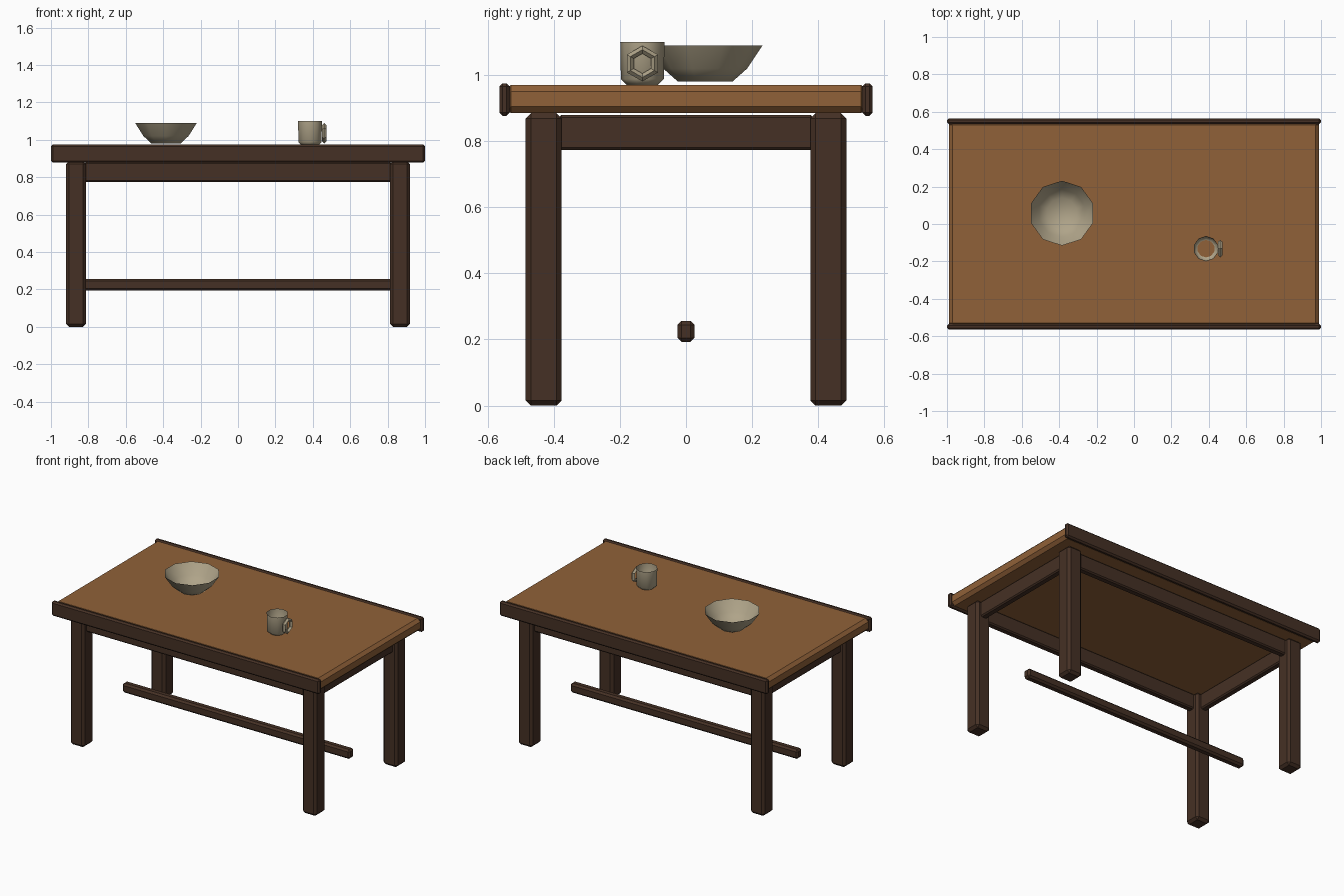
import bpy, bmesh, math
from mathutils import Matrix, Vector

if "Cube" in bpy.data.objects:
    bpy.data.objects.remove(bpy.data.objects["Cube"])


def material(name, rgb):
    m = bpy.data.materials.new(name)
    m.diffuse_color = (*rgb, 1)
    m.use_nodes = True
    m.node_tree.nodes["Principled BSDF"].inputs["Base Color"].default_value = m.diffuse_color
    return m


wood = material("warm_wood", (0.28, 0.12, 0.04))
dark = material("dark_wood", (0.06, 0.03, 0.018))
clay = material("stoneware", (0.43, 0.37, 0.25))


def finish(name, bm, mat, smooth=None):
    me = bpy.data.meshes.new(name)
    bm.to_mesh(me)
    bm.free()
    me.materials.append(mat)
    ob = bpy.data.objects.new(name, me)
    bpy.context.collection.objects.link(ob)
    if smooth is not None:
        bpy.ops.object.select_all(action='DESELECT')
        bpy.context.view_layer.objects.active = ob
        ob.select_set(True)
        bpy.ops.object.shade_smooth_by_angle(angle=math.radians(smooth))
    return ob


def box(name, lo, hi, bevel, mat, mirror=""):
    """Chamfered box between two corners, mirrored across the named axes."""
    lo, hi = Vector(lo), Vector(hi)
    bm = bmesh.new()
    bmesh.ops.create_cube(bm, size=1, matrix=Matrix.Translation((lo + hi) / 2)
                          @ Matrix.Diagonal((*(hi - lo), 1)))
    bmesh.ops.bevel(bm, geom=bm.edges[:], offset=bevel, segments=1, affect='EDGES')
    ob = finish(name, bm, mat)
    if mirror:
        mod = ob.modifiers.new("mirror", 'MIRROR')
        mod.use_axis = [a in mirror for a in "xyz"]
        mod.use_mirror_merge = False
    return ob


def vessel(name, x, y, profile, sides, mat):
    """Open thin-walled vessel: rings from (radius, height), closed at the base."""
    bm = bmesh.new()
    rings = []
    for r, z in profile:
        rings.append([bm.verts.new((x + r * math.sin(math.tau * i / sides),
                                    y + r * math.cos(math.tau * i / sides), z))
                      for i in range(sides)])
    bm.faces.new(rings[0])
    for a, b in zip(rings, rings[1:]):
        for i in range(sides):
            j = (i + 1) % sides
            bm.faces.new((a[j], a[i], b[i], b[j]))
    return finish(name, bm, mat, 60)


# Table top with dark edge rails
box("table_top", (-0.99, -0.55, 0.885), (0.99, 0.55, 0.97), 0.02, wood)
box("edge_rail", (-1, 0.533, 0.877), (1, 0.565, 0.975), 0.01, dark, "y")

# Legs, aprons and stretcher
box("leg", (0.813, 0.376, 0), (0.92, 0.485, 0.885), 0.016, dark, "xy")
box("long_apron", (-0.82, 0.407, 0.775), (0.82, 0.453, 0.88), 0.008, dark, "y")
box("side_apron", (0.844, -0.385, 0.773), (0.89, 0.385, 0.88), 0.008, dark, "x")
box("stretcher", (-0.85, -0.026, 0.193), (0.85, 0.026, 0.256), 0.012, dark)

# Bowl
vessel("bowl", -0.385, 0.058,
       [(0.082, 0.98), (0.127, 1.02), (0.1735, 1.09)], 10, clay)

# Mug and its ring handle
vessel("mug", 0.385, -0.132,
       [(0.047, 0.97), (0.065, 0.988), (0.067, 1.10)], 10, clay)
bpy.ops.mesh.primitive_torus_add(major_radius=0.042, minor_radius=0.012,
                                 major_segments=6, minor_segments=4,
                                 location=(0.461, -0.132, 1.035),
                                 rotation=(0, math.pi / 2, 0))
handle = bpy.context.object
handle.name = "mug_handle"
handle.data.materials.append(clay)
